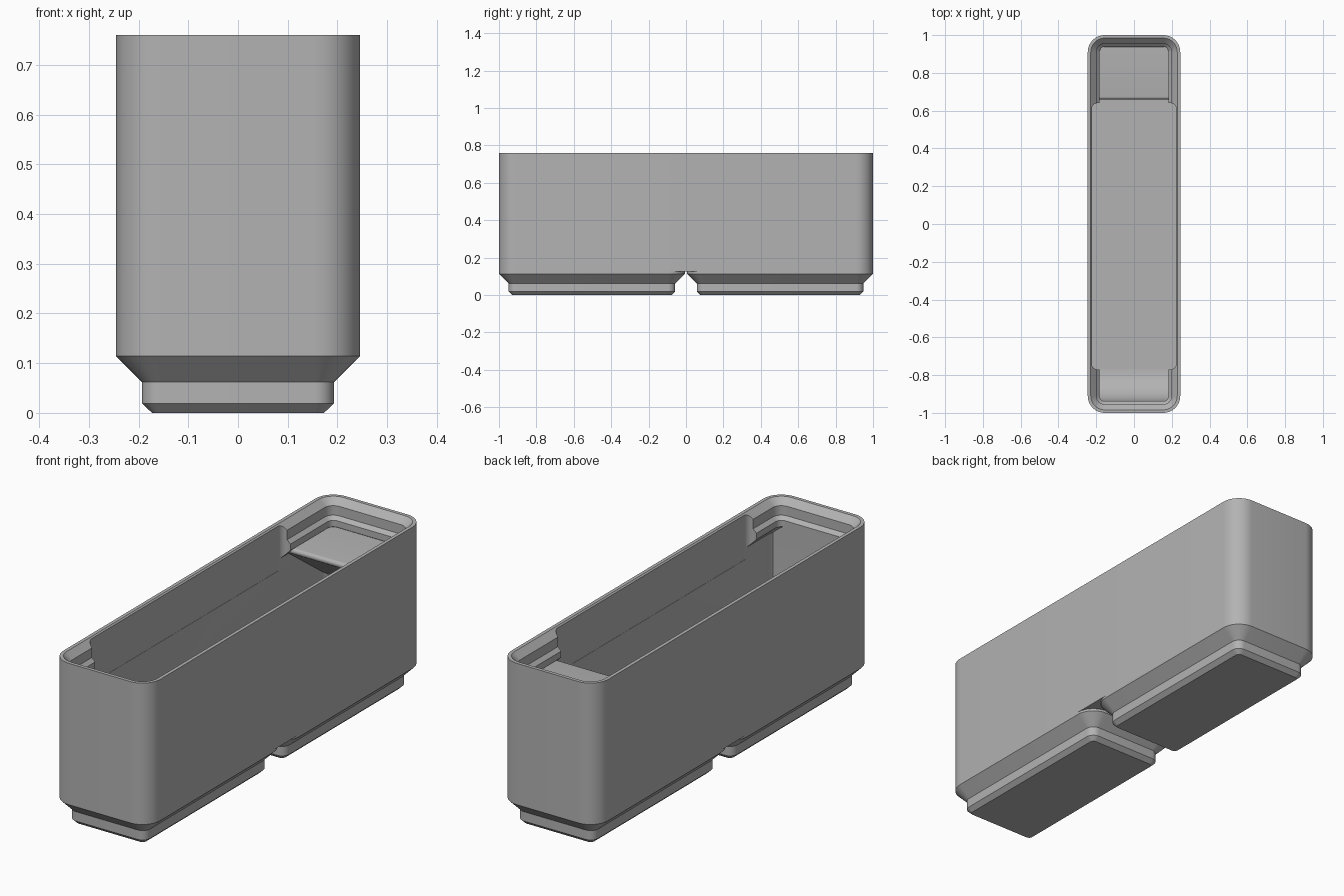
import bpy, bmesh
from math import sin, cos, pi, radians

if "Cube" in bpy.data.objects:
    bpy.data.objects.remove(bpy.data.objects["Cube"], do_unlink=True)

HX, HY, RADIUS = 0.245, 1.0, 0.09     # outer half sizes and corner radius
WALL, LIP = 0.0228, 0.062             # wall thickness and lip overhang
FLOOR = 0.168

grey = bpy.data.materials.new("plain grey")
grey.use_nodes = True
COLOUR = (0.45, 0.45, 0.45, 1)
grey.diffuse_color = COLOUR
grey.node_tree.nodes["Principled BSDF"].inputs["Base Color"].default_value = COLOUR


def finish(name, bm):
    bmesh.ops.recalc_face_normals(bm, faces=bm.faces)
    mesh = bpy.data.meshes.new(name)
    bm.to_mesh(mesh)
    bm.free()
    mesh.materials.append(grey)
    obj = bpy.data.objects.new(name, mesh)
    bpy.context.collection.objects.link(obj)
    return obj


def smooth(obj):
    bpy.ops.object.select_all(action="DESELECT")
    obj.select_set(True)
    bpy.context.view_layer.objects.active = obj
    bpy.ops.object.shade_smooth_by_angle(angle=radians(30))


def rounded_ring(hx, hy, r, cy=0, steps=10):
    points = []
    for k, (sx, sy) in enumerate([(1, 1), (-1, 1), (-1, -1), (1, -1)]):
        for i in range(steps + 1):
            a = (k + i / steps) * pi / 2
            points.append((sx * (hx - r) + r * cos(a), cy + sy * (hy - r) + r * sin(a)))
    return points


def loft(name, hx, hy, r, profile, cy=0):
    """Stack rounded rectangles from (height, inset) pairs and cap both ends."""
    bm = bmesh.new()
    rings = []
    for z, inset in profile:
        ring = rounded_ring(hx - inset, hy - inset, max(r - inset, 0.012), cy)
        rings.append([bm.verts.new((x, y, z)) for x, y in ring])
    for low, high in zip(rings, rings[1:]):
        for i in range(len(low)):
            j = (i + 1) % len(low)
            bm.faces.new((low[i], low[j], high[j], high[i]))
    bm.faces.new(rings[0])
    bm.faces.new(rings[-1])
    return finish(name, bm)


def extrude_x(name, outline, half_width):
    """Extrude a (y, z) outline across the box."""
    bm = bmesh.new()
    ends = [[bm.verts.new((x, y, z)) for y, z in outline] for x in (-half_width, half_width)]
    for i in range(len(outline)):
        j = (i + 1) % len(outline)
        bm.faces.new((ends[0][i], ends[0][j], ends[1][j], ends[1][i]))
    for end in ends:
        bm.faces.new(end)
    return finish(name, bm)


# Box shell: up the outside, over the rim, down the stacking lip to the floor
shell = loft("box_shell", HX, HY, RADIUS, [
    (0.125, 0), (0.76, 0), (0.76, 0.016), (0.7305, 0.0455), (0.687, 0.0455),
    (0.671, LIP), (0.642, LIP), (0.602, WALL), (FLOOR, WALL)])

# Cut the lip back to the wall along the middle
cutter = loft("lip_cutter", 0.2232, 0.705, 0.03, [(0.55, 0), (0.9, 0)], cy=-0.065)
cut = shell.modifiers.new("lip_notch", "BOOLEAN")
cut.operation, cut.solver, cut.object = "DIFFERENCE", "EXACT", cutter
bpy.context.view_layer.objects.active = shell
bpy.ops.object.modifier_apply(modifier=cut.name)
bpy.data.objects.remove(cutter, do_unlink=True)
smooth(shell)

# Two stepped feet under the box
for name, side in (("front_foot", -1), ("back_foot", 1)):
    foot = loft(name, HX, 0.497, RADIUS, [
        (0, 0.072), (0.019, 0.052), (0.062, 0.052), (0.114, 0), (0.125, 0)], cy=0.503 * side)
    smooth(foot)

# Curved scoop at the front, flush with the lip
front, r = LIP - HY, 0.17
curve = [(front + r - r * cos(a), FLOOR + r - r * sin(a))
         for a in (i / 12 * pi / 2 for i in range(13))]
scoop = extrude_x("front_scoop", [(-0.955, FLOOR - 0.01), (-0.955, 0.65), (front, 0.65)]
                  + curve + [(front + r, FLOOR - 0.01)], 0.223)
smooth(scoop)

# Label shelf at the back with a rounded tip and a sloping underside
top, tip, t = 0.64, 0.66, 0.014
nose = [(tip + t - t * sin(a), top - t + t * cos(a))
        for a in (i / 8 * radians(144) for i in range(9))]
drop = (0.955 - nose[-1][0]) * 0.727
shelf = extrude_x("label_shelf", nose + [(0.955, nose[-1][1] - drop), (0.955, top)], 0.223)
smooth(shelf)
